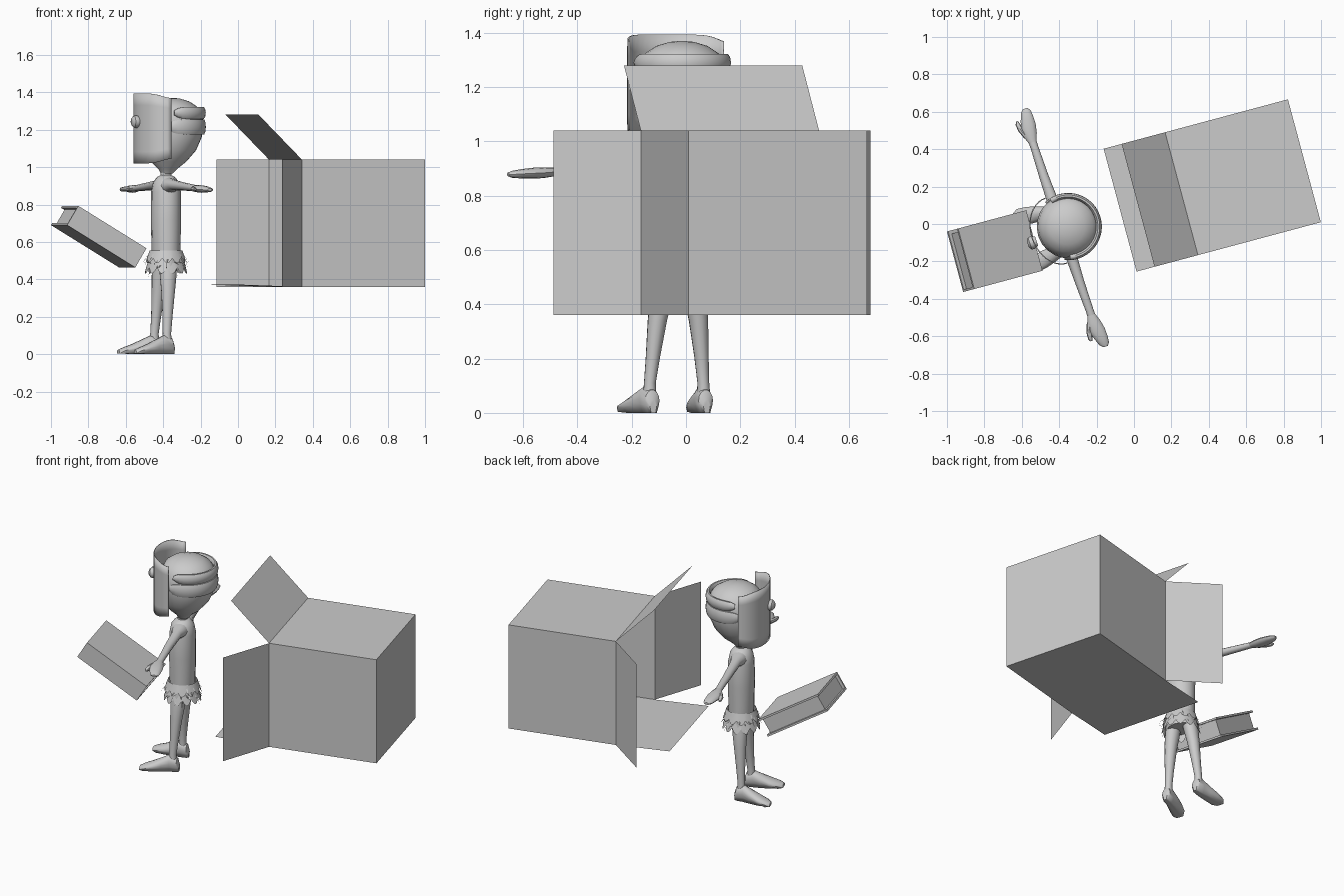
import bpy, bmesh, math, random
from math import sin, cos, pi, radians
from mathutils import Matrix, Vector

if "Cube" in bpy.data.objects:
    bpy.data.objects.remove(bpy.data.objects["Cube"])

random.seed(4)
grey = bpy.data.materials.new("light grey")
grey.diffuse_color = (0.6, 0.6, 0.6, 1)
grey.use_nodes = True
grey.node_tree.nodes["Principled BSDF"].inputs["Base Color"].default_value = grey.diffuse_color

# frames: figure faces local -y, carton and book are turned 15 degrees
FIGURE = Matrix.Translation((-0.385, -0.025, 0)) @ Matrix.Rotation(radians(-71.3), 4, 'Z')
CARTON = Matrix.Translation((0.5825, 0.25, 0.70)) @ Matrix.Rotation(radians(15), 4, 'Z')
BOOK = (Matrix.Translation((-1.0, -0.04, 0.69)) @ Matrix.Rotation(radians(15), 4, 'Z')
        @ Matrix.Rotation(radians(31), 4, 'Y'))


def finish(name, bm, frame, smooth=True, fix=True):
    if fix:
        bmesh.ops.recalc_face_normals(bm, faces=bm.faces[:])
    me = bpy.data.meshes.new(name)
    bm.to_mesh(me)
    bm.free()
    me.materials.append(grey)
    if smooth:
        me.polygons.foreach_set("use_smooth", [True] * len(me.polygons))
        me.set_sharp_from_angle(angle=radians(40))
    ob = bpy.data.objects.new(name, me)
    ob.matrix_world = frame
    bpy.context.collection.objects.link(ob)
    return ob


def skin(name, rows, closed=True, cap=True, smooth=True):
    """Skin rows of points into a surface."""
    bm = bmesh.new()
    vs = [[bm.verts.new(p) for p in r] for r in rows]
    n = len(rows[0])
    for a, b in zip(vs, vs[1:]):
        for i in range(n if closed else n - 1):
            j = (i + 1) % n
            bm.faces.new((a[i], a[j], b[j], b[i]))
    if cap:
        bm.faces.new(vs[0])
        bm.faces.new(vs[-1])
    return finish(name, bm, FIGURE, smooth)


def loft(name, axis, sections, n=14):
    """Sections: centre x, y, z and two radii, square to the axis."""
    rows = []
    for x, y, z, r, s in sections:
        row = []
        for k in range(n):
            a, b = r * cos(2 * pi * k / n), s * sin(2 * pi * k / n)
            row.append({'z': (x + a, y + b, z), 'x': (x, y + a, z + b),
                        'y': (x + a, y, z + b)}[axis])
        rows.append(row)
    return skin(name, rows)


def block(name, lo, hi, frame):
    bm = bmesh.new()
    bmesh.ops.create_cube(bm, size=1)
    for v in bm.verts:
        v.co = [l + (c + 0.5) * (h - l) for c, l, h in zip(v.co, lo, hi)]
    return finish(name, bm, frame, False)


def sheet(name, pts, frame):
    bm = bmesh.new()
    bm.faces.new([bm.verts.new(p) for p in pts])
    return finish(name, bm, frame, False, False)


# open carton: cube without its left side
bm = bmesh.new()
bmesh.ops.create_cube(bm, size=0.68)
bmesh.ops.delete(bm, geom=[f for f in bm.faces if f.normal.x < -0.9], context='FACES_ONLY')
finish("carton", bm, CARTON, False, False)

# four flaps hinged on the open side
h, L = 0.34, 0.34
d = L * cos(radians(45))
sheet("top_flap", [(-h, -h, h), (-h, h, h), (-h - d, h, h + d), (-h - d, -h, h + d)], CARTON)
sheet("bottom_flap", [(-h, h, -h), (-h, -h, -h), (-h - L, -h, -h + .012), (-h - L, h, -h + .012)], CARTON)
for name, s, deg in (("front_flap", -1, 26), ("back_flap", 1, 49)):
    dx, dy = L * cos(radians(deg)), L * sin(radians(deg))
    if s < 0:  # front flap opens about 26 degrees more
        dx, dy = L * cos(radians(56.5)), L * sin(radians(56.5))
    pts = [(-h, s * h, -h), (-h, s * h, h), (-h - dx, s * (h + dy), h), (-h - dx, s * (h + dy), -h)]
    sheet(name, pts if s < 0 else pts[::-1], CARTON)

# book: two covers, inset pages, spine on the near side
block("lower_cover", (0, -0.335, 0), (0.44, 0, 0.012), BOOK)
block("upper_cover", (0, -0.335, 0.108), (0.44, 0, 0.12), BOOK)
block("book_spine", (0, -0.335, 0.012), (0.44, -0.323, 0.108), BOOK)
block("pages", (0.018, -0.323, 0.012), (0.422, -0.018, 0.108), BOOK)

# torso and neck
loft("torso", 'z', [(0, 0, .46, .085, .07), (0, 0, .56, .086, .076), (0, 0, .72, .088, .08),
                    (0, 0, .87, .09, .078), (0, 0, .92, .078, .068), (0, 0, .945, .055, .05),
                    (0, 0, .957, .03, .03)], 16)
loft("neck", 'z', [(0, 0, .93, .036, .036), (0, 0, .96, .03, .03), (0, 0.005, 1.0, .036, .036)], 12)

# head: bulb that leans back as it widens
loft("head", 'z', [(0, .005, .965, .032, .032), (0, .01, .99, .05, .05), (0, .015, 1.03, .1, .095),
                   (0, .025, 1.09, .142, .137), (0, .033, 1.16, .164, .16), (0, .035, 1.23, .17, .168),
                   (0, .035, 1.285, .16, .16), (0, .032, 1.325, .135, .135),
                   (0, .03, 1.352, .095, .095), (0, .03, 1.367, .045, .045),
                   (0, .03, 1.37, .01, .01)], 24)


# straps wrapped round the back and sides of the head
def strap(name, z, r, tall, thick, reach):
    rows = []
    for i in range(29):
        t = i / 28 * 2 - 1
        a = radians(90 + t * reach)
        k = max(0.15, (1 - abs(t) ** 12)) ** 0.5
        row = []
        for j in range(10):
            b = 2 * pi * j / 10
            rr = r + thick * cos(b)
            row.append((rr * cos(a), .035 + rr * sin(a), z + k * tall * sin(b)))
        rows.append(row)
    skin(name, rows)


strap("upper_strap", 1.29, 0.164, 0.034, 0.016, 105)
strap("lower_strap", 1.215, 0.168, 0.042, 0.012, 115)

# mask: half-round plate in front of the face
rows = []
for i in range(21):
    t = pi * i / 20
    c = cos(t)
    half = 0.187 * (1 - 0.13 * abs(c) ** 8)
    rows.append([(.183 * c, -.032 - .135 * sin(t), 1.207 + half * (2 * j / 6 - 1)) for j in range(7)])
mask = skin("mask", rows, closed=False, cap=False)
mod = mask.modifiers.new("thickness", 'SOLIDIFY')
mod.thickness = 0.006
mod.offset = 0

# mask nose
loft("mask_nose", 'y', [(.02, -.15, 1.243, .026, .026), (.02, -.172, 1.243, .036, .034),
                        (.02, -.188, 1.243, .034, .032), (.02, -.2, 1.243, .018, .018)], 12)

# arms, hands, legs and feet on both sides
for s, side in ((1, "right"), (-1, "left")):
    z = 0.905
    loft(side + "_arm", 'x', [(s * .05, 0, z - .005, .05, .045), (s * .085, 0, z - .003, .044, .038),
                              (s * .13, 0, z, .031, .028), (s * .3, -.002, z - .008, .025, .022),
                              (s * .46, 0, z - .016, .021, .018), (s * .5, 0, z - .018, .022, .016)], 12)
    loft(side + "_hand", 'x', [(s * .485, 0, z - .017, .021, .016), (s * .53, 0, z - .02, .037, .02),
                               (s * .575, .004, z - .022, .042, .02), (s * .62, .012, z - .024, .035, .017),
                               (s * .655, .017, z - .026, .027, .013), (s * .672, .019, z - .026, .012, .007)], 12)
    loft(side + "_thumb", 'x', [(s * .52, -.02, z - .02, .016, .014), (s * .57, -.04, z - .022, .015, .013),
                                (s * .605, -.045, z - .024, .012, .011),
                                (s * .62, -.044, z - .024, .005, .005)], 8)
    loft(side + "_leg", 'z', [(s * .05, -.005, .52, .045, .05), (s * .066, -.01, .43, .043, .047),
                              (s * .08, -.015, .34, .036, .038), (s * .094, -.023, .21, .027, .028),
                              (s * .104, -.03, .11, .022, .023), (s * .105, -.03, .05, .026, .028)], 12)
    foot = loft(side + "_foot", 'y', [(s * .104, .01, .03, .014, .02), (s * .104, -.002, .045, .028, .04),
                                      (s * .107, -.045, .054, .033, .05), (s * .115, -.09, .043, .041, .039),
                                      (s * .125, -.145, .03, .047, .026), (s * .135, -.195, .02, .042, .016),
                                      (s * .14, -.222, .014, .022, .01)], 14)
    for v in foot.data.vertices:  # flat sole
        if v.co.z < 0.018:
            v.co.z = 0.004 if v.co.y < -.18 else 0.0

# leaf skirt: two scalloped layers
for name, top, low, r0, r1, ph in (("skirt_upper", .555, .49, .088, .108, 0),
                                   ("skirt_lower", .52, .435, .088, .112, 1.6)):
    rows = []
    for j in range(4):
        f = j / 3
        row = []
        for k in range(72):
            a = 2 * pi * k / 72
            wave = abs(sin(a * 6 + ph))
            r = r0 + (r1 - r0) * f * (0.75 + 0.35 * wave)
            zz = top + (low - top) * f * (0.65 + 0.4 * wave)
            row.append((r * cos(a), r * sin(a), zz))
        rows.append(row)
    skin(name, rows, cap=False)

# loose grass blades poking out of the skirt
bm = bmesh.new()
for i in range(44):
    a = 2 * pi * i / 44 + random.uniform(-.06, .06)
    b = a + random.uniform(-.12, .12)
    r, zt = random.uniform(.115, .135), random.uniform(.41, .5)
    za, w = random.uniform(.48, .55), 0.06
    pts = [(.09 * cos(a - w), .09 * sin(a - w), za), (.09 * cos(a + w), .09 * sin(a + w), za),
           (r * cos(b), r * sin(b), zt)]
    bm.faces.new([bm.verts.new(p) for p in pts])
finish("skirt_blades", bm, FIGURE, False, False)
